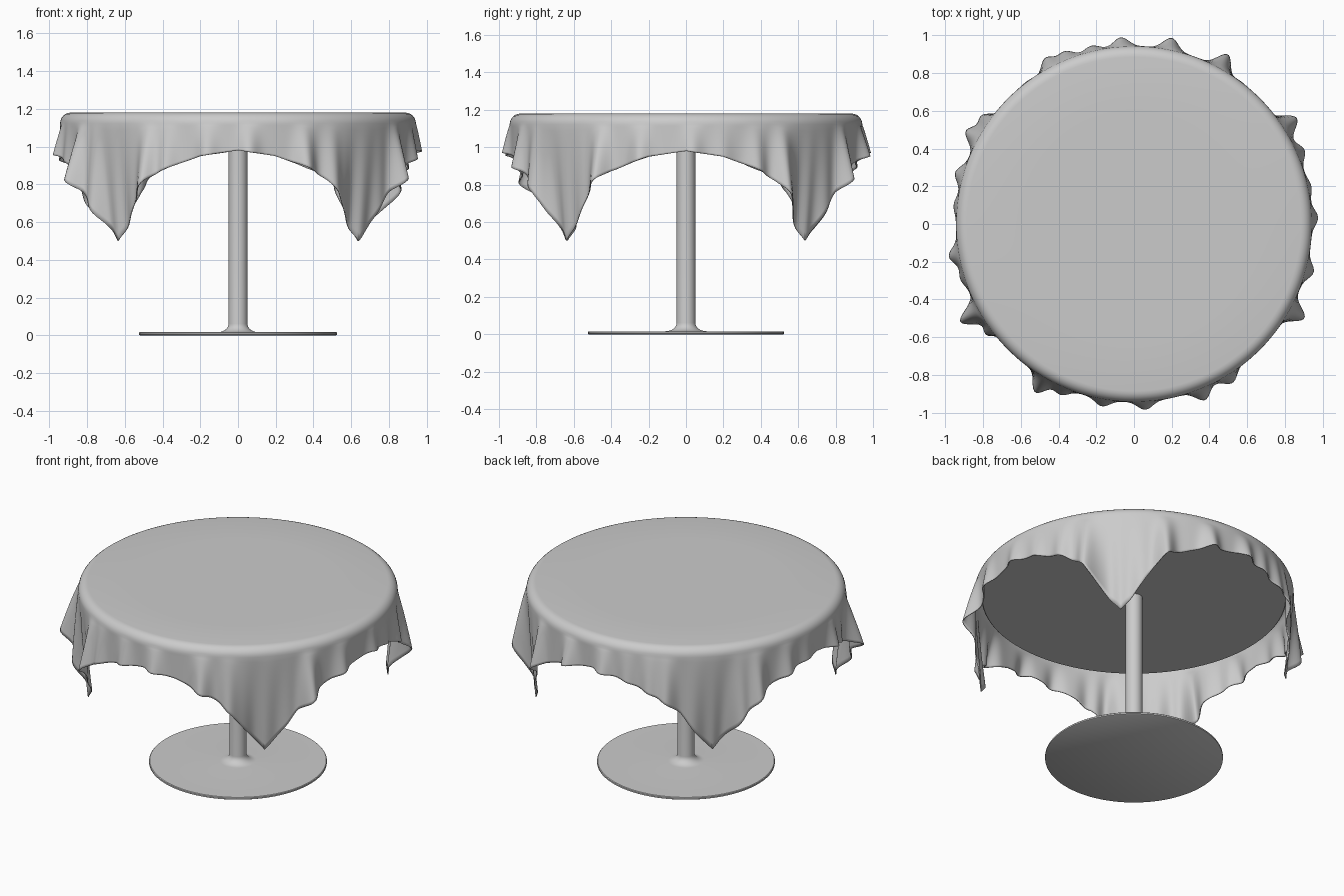
import bpy, bmesh
from math import sin, cos, pi, exp, radians

if "Cube" in bpy.data.objects:
    bpy.data.objects.remove(bpy.data.objects["Cube"])


def make_object(name, bm, angle=40):
    bmesh.ops.recalc_face_normals(bm, faces=bm.faces)
    me = bpy.data.meshes.new(name)
    bm.to_mesh(me)
    bm.free()
    ob = bpy.data.objects.new(name, me)
    bpy.context.collection.objects.link(ob)
    bpy.ops.object.select_all(action='DESELECT')
    ob.select_set(True)
    bpy.context.view_layer.objects.active = ob
    bpy.ops.object.shade_smooth_by_angle(angle=radians(angle))
    return ob


def skin(bm, rings, start, end):
    """Join rings of vertices; start / end cap the first / last ring."""
    for a, b in zip(rings, rings[1:]):
        n = len(a)
        for i in range(n):
            j = (i + 1) % n
            bm.faces.new((a[i], a[j], b[j], b[i]))
    if start:
        bm.faces.new(rings[0])
    if end:
        bm.faces.new(rings[-1])


def lathe(name, profile, n=96):
    bm = bmesh.new()
    rings = [[bm.verts.new((r * cos(2 * pi * i / n), r * sin(2 * pi * i / n), z))
              for i in range(n)] for r, z in profile]
    skin(bm, rings, True, True)
    return make_object(name, bm)


# Pedestal: thin round foot, flared collar and post
flare = [(0.05 + 0.06 * (1 - sin(a)), 0.016 + 0.045 * (1 - cos(a)))
         for a in [pi / 2 * k / 8 for k in range(9)]]
lathe("foot_and_post", [(0.52, 0), (0.525, 0.003), (0.525, 0.012), (0.521, 0.016)]
      + flare + [(0.05, 1.105)])

# Round table top under the cloth
lathe("table_top", [(0.895, 1.095), (0.9, 1.10), (0.9, 1.15), (0.885, 1.165)])

# Fold ridges around the cloth: (angle in degrees, radius at hem)
FOLDS = [(2, .98), (12, .965), (23.5, .99), (33, 1.04), (50, .965), (61, 1.03),
         (78.5, 1.01), (94, .995), (103.5, .975), (112, .99), (118, 1.0),
         (130, .97), (145, 1.0), (151, 1.02), (164, .99), (174, .965),
         (190, 1.0), (197.5, .97), (209.5, 1.06), (217, .99), (239.5, 1.04),
         (246.5, .99), (260, .985), (273.5, .99), (292, 1.01), (302, 1.0),
         (318, .965), (331, 1.035), (345, .99)]
# Hem height by angle away from the nearest cloth corner
HEM = [(0, .50), (4, .57), (8, .66), (12, .76), (16, .825), (20, .87),
       (26, .91), (33, .95), (45, .98)]
R_FLAT, ROUND, Z_TOP = 0.885, 0.058, 1.18


def hem_height(phi):
    for (a, za), (b, zb) in zip(HEM, HEM[1:]):
        if phi <= b:
            return za + (zb - za) * (phi - a) / (b - a)
    return HEM[-1][1]


def fold(deg):
    total = -0.004
    for a, r in FOLDS:
        d = (deg - a + 180) % 360 - 180
        total += (r - 0.947) * exp(-(d / 3.2) ** 2)
    return total


# Square tablecloth draped over the round top
N, HANG = 480, 16
bm = bmesh.new()
columns = []
for i in range(N):
    deg = 360 * i / N
    phi = abs(deg % 90 - 45)
    hem, bump = hem_height(phi), fold(deg)
    pts = [(0.3, Z_TOP), (0.6, Z_TOP)]
    for k in range(7):
        a = pi / 2 * k / 6
        pts.append((R_FLAT + ROUND * sin(a), Z_TOP - ROUND * (1 - cos(a))))
    z0 = Z_TOP - ROUND
    tuck = 0.055 * exp(-(phi / 7) ** 2)
    pleat = 0.012 * sin(radians(deg % 90) * 42) * exp(-(phi / 12) ** 2)
    for k in range(1, HANG + 1):
        t = k / HANG
        r = R_FLAT + ROUND + 0.004 * t + bump * t ** 0.85 - tuck * t ** 1.4 + pleat * t
        pts.append((r, z0 + (hem - z0) * t))
    c, s = cos(radians(deg)), sin(radians(deg))
    columns.append([bm.verts.new((r * c, r * s, z)) for r, z in pts])
skin(bm, [list(ring) for ring in zip(*columns)], True, False)
cloth = make_object("tablecloth", bm, 60)
mod = cloth.modifiers.new("thickness", 'SOLIDIFY')
mod.thickness = 0.006
mod.offset = -1
